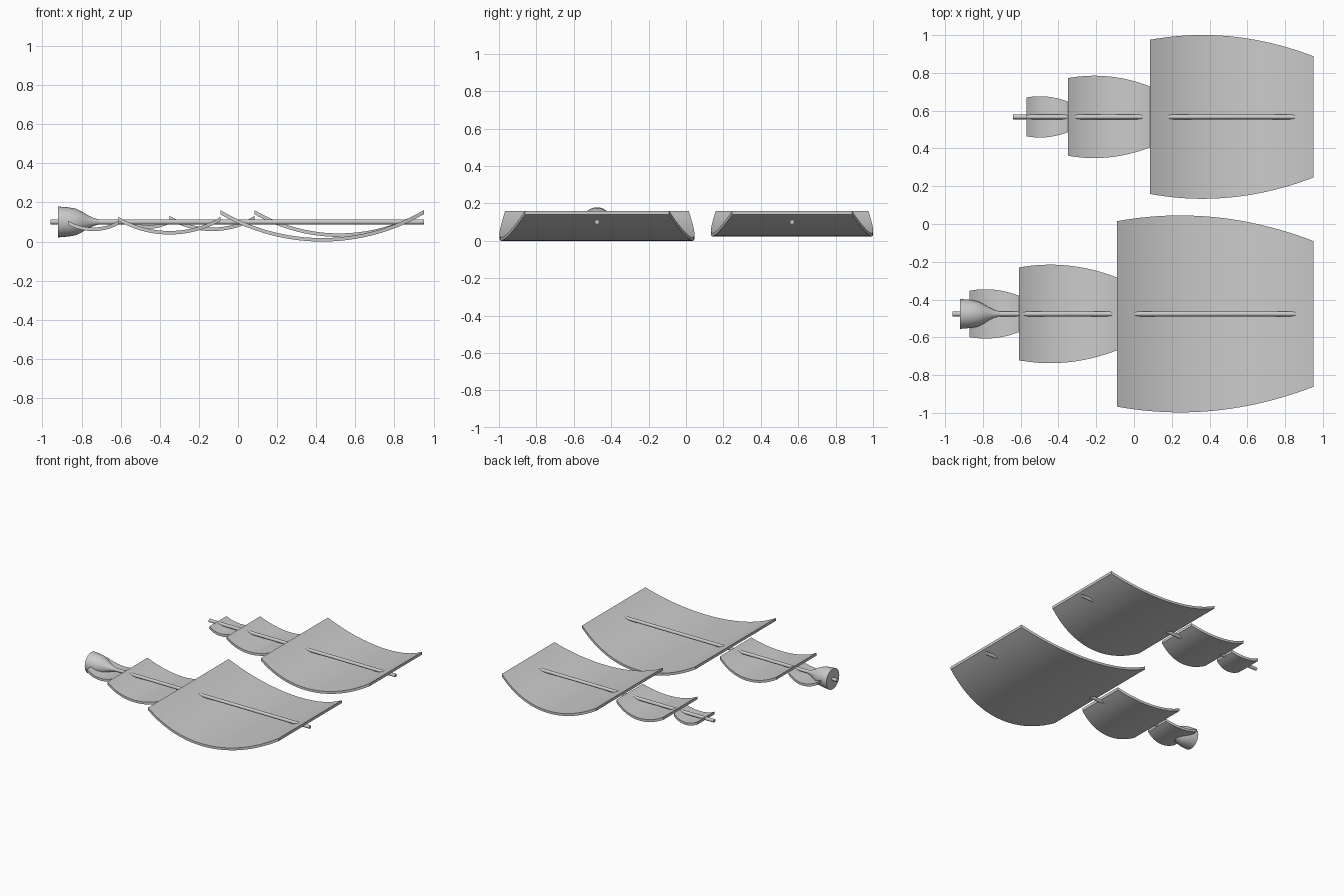
import bpy
import bmesh
import math

if "Cube" in bpy.data.objects:
    bpy.data.objects.remove(bpy.data.objects["Cube"])

grey = bpy.data.materials.new("plain_grey")
grey.use_nodes = True
grey.diffuse_color = (0.6, 0.6, 0.6, 1)
grey.node_tree.nodes["Principled BSDF"].inputs["Base Color"].default_value = (0.6, 0.6, 0.6, 1)

MAST_Z = 0.1
MAST_R = 0.0125


def finish(name, bm, location):
    """Turn a bmesh into a smooth-shaded object with sharp edges kept."""
    bmesh.ops.recalc_face_normals(bm, faces=bm.faces)
    mesh = bpy.data.meshes.new(name)
    bm.to_mesh(mesh)
    bm.free()
    mesh.materials.append(grey)
    obj = bpy.data.objects.new(name, mesh)
    obj.location = location
    bpy.context.collection.objects.link(obj)
    bpy.ops.object.select_all(action='DESELECT')
    obj.select_set(True)
    bpy.context.view_layer.objects.active = obj
    bpy.ops.object.shade_smooth_by_angle(angle=math.radians(35))
    return obj


def sail(name, x0, x1, y, top, segments=24, thickness=0.018, sag=0.137):
    """Billowing sheet: a circular arc along x, with bowed side edges."""
    length = x1 - x0
    radius = length * (1 / (8 * sag) + sag / 2)
    bm = bmesh.new()
    rings = []
    for i in range(segments + 1):
        t = i / segments
        dx = (t - 0.5) * length
        rise = math.sqrt(radius ** 2 - dx ** 2)
        z = radius - rise - sag * length
        under = z - thickness * radius / rise
        half = length * (0.472 + 0.182 * t - 0.283 * t * t)
        rings.append([bm.verts.new((t * length, s * half, h))
                      for s, h in ((-1, z), (1, z), (1, under), (-1, under))])
    for a, b in zip(rings, rings[1:]):
        for k in range(4):
            n = (k + 1) % 4
            bm.faces.new((a[k], a[n], b[n], b[k]))
    bm.faces.new(rings[0])
    bm.faces.new(rings[-1])
    return finish(name, bm, (x0, y, top))


def turned(name, profile, y, sides):
    """Solid of revolution about the mast axis, from (x, radius) pairs."""
    bm = bmesh.new()
    rings = []
    for x, r in profile:
        angles = [2 * math.pi * k / sides for k in range(sides)]
        rings.append([bm.verts.new((x, r * math.cos(a), r * math.sin(a))) for a in angles])
    for a, b in zip(rings, rings[1:]):
        for k in range(sides):
            n = (k + 1) % sides
            bm.faces.new((a[k], a[n], b[n], b[k]))
    bm.faces.new(rings[0])
    bm.faces.new(rings[-1])
    return finish(name, bm, (0, y, MAST_Z))


# Each mast: name, y, tip x, then sails as (name, start x, end x, rim height)
masts = [
    ("main", -0.476, -0.96, [("lower", -0.09, 0.95, 0.16),
                             ("middle", -0.61, -0.09, 0.125),
                             ("upper", -0.87, -0.61, 0.107)]),
    ("rear", 0.567, -0.64, [("lower", 0.085, 0.95, 0.16),
                            ("middle", -0.35, 0.085, 0.131),
                            ("upper", -0.568, -0.35, 0.113)]),
]
for mast, y, tip, sails in masts:
    turned(mast + "_mast", [(tip, MAST_R), (0.95, MAST_R)], y, 16)
    for part, x0, x1, top in sails:
        sail(f"{mast}_{part}_sail", x0, x1, y, top)

# Flared lookout basket near the top of the main mast
turned("lookout_basket",
       [(-0.92, 0.079), (-0.87, 0.075), (-0.83, 0.068), (-0.8, 0.054),
        (-0.77, 0.036), (-0.74, 0.021), (-0.71, MAST_R)], masts[0][1], 32)
